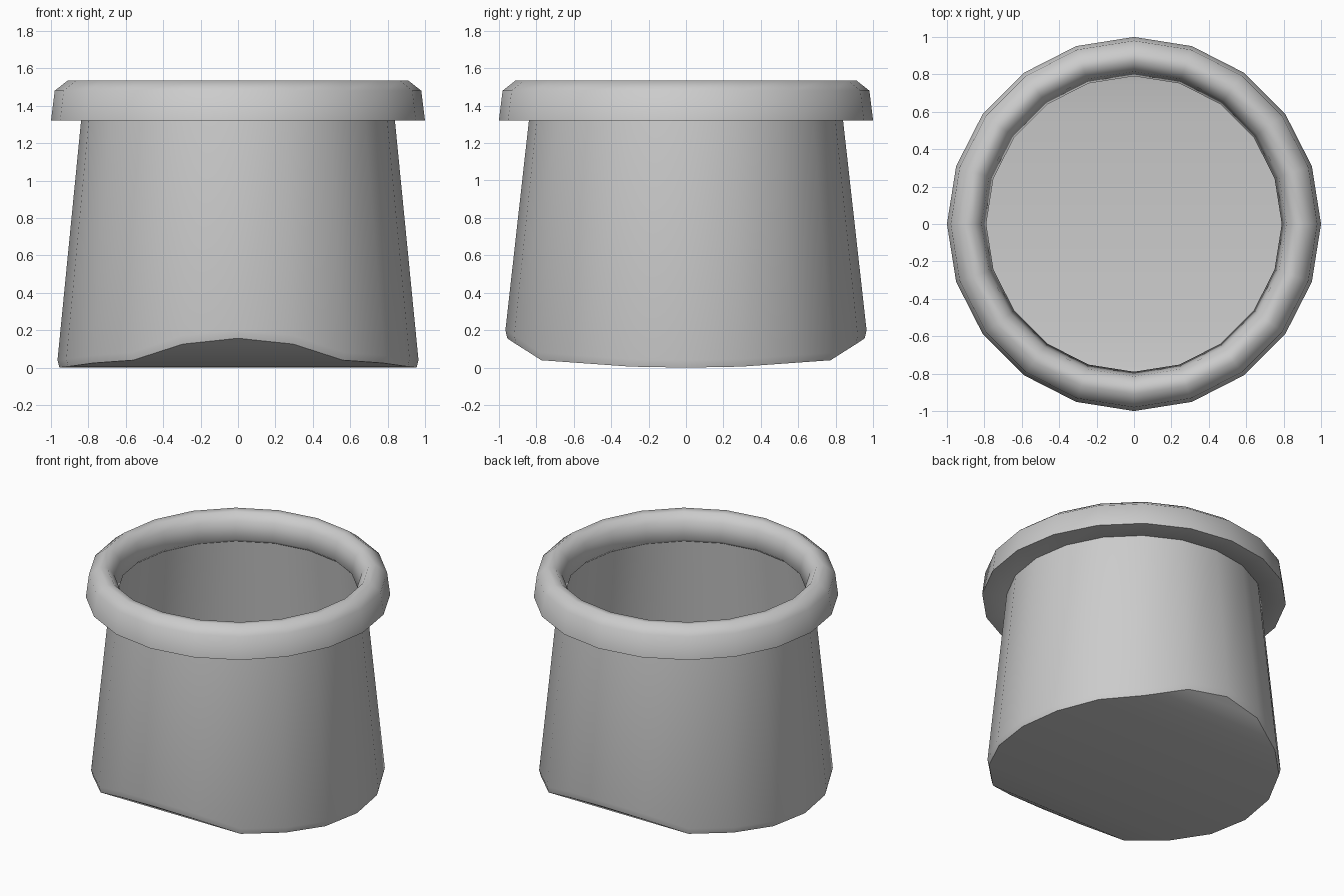
import bpy, bmesh, math

if "Cube" in bpy.data.objects:
    bpy.data.objects.remove(bpy.data.objects["Cube"])

SIDES = 20


def ring(bm, radius, height):
    """Ring of vertices; height may be a number or a function of y."""
    out = []
    for i in range(SIDES):
        a = 2 * math.pi * i / SIDES
        x, y = radius * math.cos(a), radius * math.sin(a)
        out.append(bm.verts.new((x, y, height(y) if callable(height) else height)))
    return out


def bridge(bm, a, b):
    for i in range(SIDES):
        j = (i + 1) % SIDES
        bm.faces.new((a[i], a[j], b[j], b[i]))


def curved_cap(bm, r):
    """Fill a ring with strips running along x, giving a curved bottom."""
    q, h = SIDES // 4, SIDES // 2
    for k in range(-q, q):
        ids = (k, k + 1, h - k - 1, h - k)
        verts = []
        for i in ids:
            v = r[i % SIDES]
            if v not in verts:
                verts.append(v)
        bm.faces.new(verts)


def finish(bm, name, angle):
    bmesh.ops.recalc_face_normals(bm, faces=bm.faces)
    me = bpy.data.meshes.new(name)
    bm.to_mesh(me)
    bm.free()
    ob = bpy.data.objects.new(name, me)
    bpy.context.collection.objects.link(ob)
    bpy.ops.object.select_all(action='DESELECT')
    ob.select_set(True)
    bpy.context.view_layer.objects.active = ob
    bpy.ops.object.shade_smooth_by_angle(angle=math.radians(angle))


def bottom_z(y):
    """Height of the curved underside across the depth."""
    pts = [(0, 0.0), (0.29, 0.005), (0.78, 0.04), (0.96, 0.16)]
    y = abs(y)
    for (y0, z0), (y1, z1) in zip(pts, pts[1:]):
        if y <= y1:
            return z0 + (z1 - z0) * (y - y0) / (y1 - y0)
    return pts[-1][1]


# Tapered thin-walled body with an outer and an inner shell
bm = bmesh.new()
outer_bottom = ring(bm, 0.955, bottom_z)
outer_low = ring(bm, 0.965, lambda y: bottom_z(y) + 0.04)
outer_top = ring(bm, 0.835, 1.36)
inner_top = ring(bm, 0.81, 1.36)
inner_bottom = ring(bm, 0.94, lambda y: bottom_z(y) + 0.04)
for a, b in ((outer_bottom, outer_low), (outer_low, outer_top),
             (outer_top, inner_top), (inner_top, inner_bottom)):
    bridge(bm, a, b)
curved_cap(bm, outer_bottom)
curved_cap(bm, inner_bottom)
finish(bm, "pot_body", 40)

# Thick rounded rim around the opening
bm = bmesh.new()
profile = [(0.83, 1.32), (1.0, 1.32), (0.98, 1.48), (0.91, 1.535),
           (0.86, 1.53), (0.815, 1.48), (0.79, 1.36)]
rings = [ring(bm, r, z) for r, z in profile]
for a, b in zip(rings, rings[1:] + rings[:1]):
    bridge(bm, a, b)
finish(bm, "pot_rim", 60)
